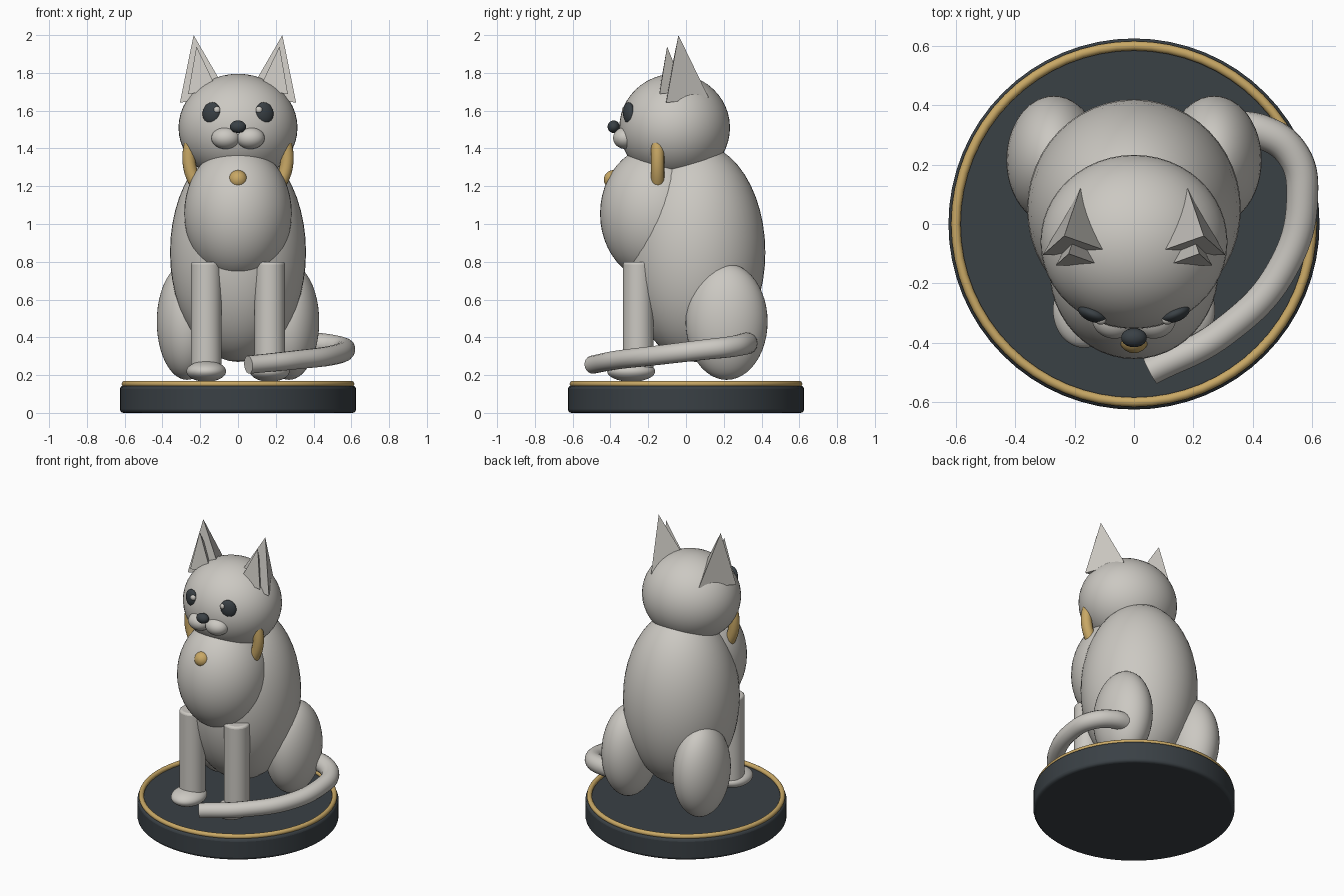
import bpy
import math
from math import radians
from mathutils import Vector

cube = bpy.data.objects.get("Cube")
if cube:
    bpy.data.objects.remove(cube, do_unlink=True)


def make_material(name, rgb):
    mat = bpy.data.materials.new(name)
    mat.use_nodes = True
    color = (*rgb, 1.0)
    mat.diffuse_color = color
    bsdf = next(n for n in mat.node_tree.nodes if n.type == 'BSDF_PRINCIPLED')
    bsdf.inputs["Base Color"].default_value = color
    bsdf.inputs["Roughness"].default_value = 0.6
    return mat


FUR = make_material("warm_grey", (0.60, 0.58, 0.54))
DARK = make_material("charcoal", (0.042, 0.052, 0.060))
GOLD = make_material("gold", (0.58, 0.39, 0.13))


def finish(name, mat, smooth=True):
    obj = bpy.context.object
    obj.name = name
    obj.data.materials.clear()
    obj.data.materials.append(mat)
    if smooth:
        bpy.ops.object.shade_smooth_by_angle(angle=radians(35))
    return obj


def ellipsoid(name, loc, size, mat, rot=(0, 0, 0)):
    bpy.ops.mesh.primitive_uv_sphere_add(segments=48, ring_count=24, location=loc, rotation=rot)
    bpy.context.object.scale = size
    return finish(name, mat)


def cylinder(name, loc, radius, depth, mat, bevel, sides):
    bpy.ops.mesh.primitive_cylinder_add(vertices=sides, radius=radius, depth=depth, location=loc)
    obj = finish(name, mat)
    mod = obj.modifiers.new("soft_rim", 'BEVEL')
    mod.width = bevel
    mod.segments = 3
    mod.limit_method = 'ANGLE'
    return obj


def torus(name, loc, major, minor, mat, rot=(0, 0, 0)):
    bpy.ops.mesh.primitive_torus_add(location=loc, rotation=rot, major_radius=major,
                                     minor_radius=minor, major_segments=64, minor_segments=16)
    return finish(name, mat)


def ear_cone(name, base, tip, radius):
    # three-sided cone with its ridge to the back, leaning from base to tip
    base, tip = Vector(base), Vector(tip)
    axis = tip - base
    tilt = (math.atan2(-axis.y, axis.z), math.atan2(axis.x, axis.z), 0)
    bpy.ops.mesh.primitive_cone_add(vertices=3, radius1=radius, radius2=0, depth=axis.length,
                                    location=(base + tip) / 2, rotation=tilt)
    return finish(name, FUR, smooth=False)


# Display base with gold rim
cylinder("base", (0, 0, 0.0725), 0.625, 0.145, DARK, 0.018, 64)
torus("base_rim", (0, 0, 0.153), 0.60, 0.016, GOLD)

# Torso and head
ellipsoid("body", (0, 0.05, 0.85), (0.36, 0.37, 0.58), FUR)
ellipsoid("chest", (0, -0.155, 1.055), (0.285, 0.30, 0.36), FUR)
ellipsoid("head", (0, -0.06, 1.51), (0.315, 0.293, 0.285), FUR)
ellipsoid("nose", (0, -0.383, 1.515), (0.043, 0.032, 0.033), DARK)

# Collar and pendant
torus("collar", (0, -0.15, 1.35), 0.26, 0.035, GOLD, (radians(90), 0, 0))
ellipsoid("pendant", (0, -0.385, 1.235), (0.05, 0.05, 0.05), GOLD)

# Paired parts
for side, s in (("left", 1), ("right", -1)):
    ear_cone(side + "_ear", (s * 0.18, -0.03, 1.665), (s * 0.235, -0.04, 2.0), 0.15)
    ear_cone(side + "_inner_ear", (s * 0.187, -0.095, 1.70), (s * 0.22, -0.10, 1.94), 0.09)
    ellipsoid(side + "_eye", (s * 0.14, -0.303, 1.587), (0.05, 0.026, 0.058), DARK,
              (0, radians(-12 * s), radians(22 * s)))
    ellipsoid(side + "_eye_glint", (s * 0.112, -0.325, 1.604), (0.018, 0.014, 0.018), FUR)
    ellipsoid(side + "_muzzle", (s * 0.065, -0.32, 1.455), (0.076, 0.066, 0.058), FUR)
    cylinder(side + "_front_leg", (s * 0.168, -0.253, 0.50), 0.081, 0.60, FUR, 0.014, 32)
    ellipsoid(side + "_front_paw", (s * 0.168, -0.29, 0.22), (0.105, 0.127, 0.055), FUR)
    ellipsoid(side + "_haunch", (s * 0.27, 0.215, 0.483), (0.16, 0.217, 0.308), FUR)

# Tail sweeping around the left side to the front
path = [(0.30, 0.32, 0.37), (0.43, 0.31, 0.365), (0.535, 0.235, 0.35), (0.567, 0.10, 0.335),
        (0.50, -0.15, 0.305), (0.30, -0.365, 0.28), (0.055, -0.495, 0.255)]
curve = bpy.data.curves.new("tail", 'CURVE')
curve.dimensions = '3D'
curve.bevel_depth = 0.06
curve.bevel_resolution = 6
curve.use_fill_caps = True
spline = curve.splines.new('BEZIER')
spline.bezier_points.add(len(path) - 1)
for i, (point, co) in enumerate(zip(spline.bezier_points, path)):
    point.co = co
    point.radius = 1.0 - 0.2 * i / (len(path) - 1)
    point.handle_left_type = point.handle_right_type = 'AUTO'
tail = bpy.data.objects.new("tail", curve)
bpy.context.collection.objects.link(tail)
bpy.ops.object.select_all(action='DESELECT')
tail.select_set(True)
bpy.context.view_layer.objects.active = tail
bpy.ops.object.convert(target='MESH')
finish("tail", FUR)
